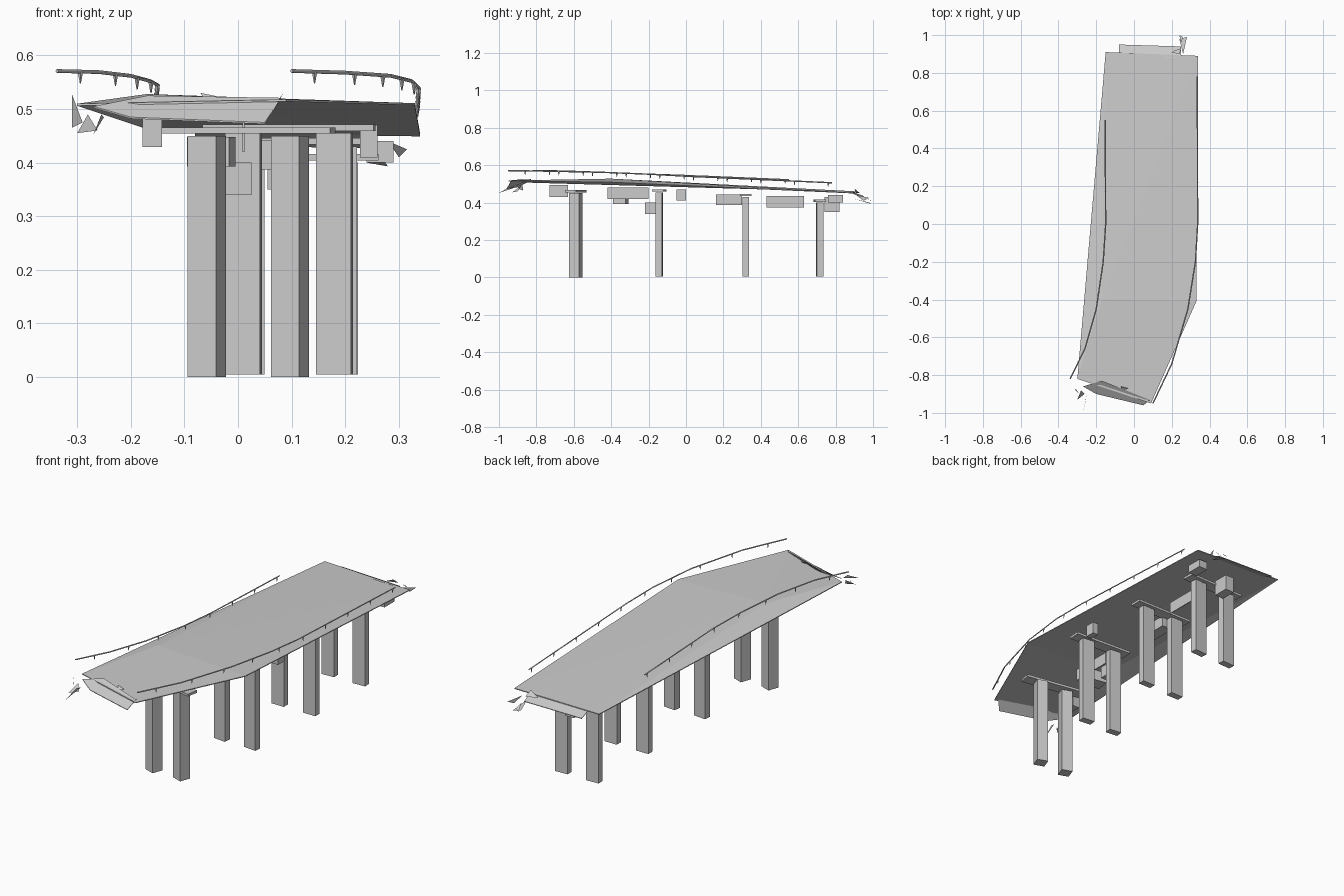
import bpy
import bmesh
from math import radians
from mathutils import Vector, Matrix

cube = bpy.data.objects.get("Cube")
if cube:
    bpy.data.objects.remove(cube, do_unlink=True)

concrete = bpy.data.materials.new("concrete_grey")
concrete.use_nodes = True
grey = (0.6, 0.6, 0.6, 1)
concrete.diffuse_color = grey
concrete.node_tree.nodes["Principled BSDF"].inputs["Base Color"].default_value = grey


def finish(name, bm):
    bmesh.ops.recalc_face_normals(bm, faces=bm.faces)
    mesh = bpy.data.meshes.new(name)
    bm.to_mesh(mesh)
    bm.free()
    mesh.materials.append(concrete)
    obj = bpy.data.objects.new(name, mesh)
    bpy.context.collection.objects.link(obj)
    return obj


def slab(name, outline, drop=0.003, peak=None):
    """Thin plate under an outline, optionally fanned around a raised point."""
    bm = bmesh.new()
    top = [bm.verts.new(p) for p in outline]
    pairs = list(zip(top, top[1:] + top[:1]))
    if peak:
        mid = bm.verts.new(peak)
        faces = [bm.faces.new((a, b, mid)) for a, b in pairs]
    else:
        faces = [bm.faces.new(top)]
    extruded = bmesh.ops.extrude_face_region(bm, geom=faces, use_keep_orig=True)
    moved = [v for v in extruded["geom"] if isinstance(v, bmesh.types.BMVert)]
    bmesh.ops.translate(bm, verts=moved, vec=(0, 0, -drop))
    return finish(name, bm)


def box(name, centre, size, turn=0):
    bm = bmesh.new()
    place = (Matrix.Translation(centre) @ Matrix.Rotation(radians(turn), 4, "Z")
             @ Matrix.Diagonal((*size, 1)))
    bmesh.ops.create_cube(bm, size=1, matrix=place)
    return finish(name, bm)


def shard(name, corners):
    bm = bmesh.new()
    bm.faces.new([bm.verts.new(c) for c in corners])
    return finish(name, bm)


# Road deck, bent at one side and sloping down to the back
slab("deck", [(-0.30, -0.82, 0.51), (0.09, -0.95, 0.518), (0.33, -0.41, 0.511),
              (0.34, 0.89, 0.453), (-0.15, 0.91, 0.46)], 0.004, (-0.17, -0.40, 0.528))

# Broken aprons at both ends
slab("front_apron", [(-0.27, -0.86, 0.505), (-0.17, -0.83, 0.525), (0.08, -0.93, 0.521),
                     (0.05, -0.96, 0.475), (-0.20, -0.90, 0.485)])
slab("back_apron", [(-0.08, 0.89, 0.458), (0.25, 0.88, 0.456),
                    (0.25, 0.94, 0.43), (-0.08, 0.95, 0.435)])

# Pier rows: y, two leg centres, bottom, top, leg width, depth, turn
rows = [(-0.59, (-0.058, 0.097), 0, 0.45, 0.056, 0.056, -20),
        (-0.143, (0.01, 0.18), 0.005, 0.455, 0.066, 0.036, -6),
        (0.32, (0.01, 0.187), 0.005, 0.43, 0.07, 0.035, 0),
        (0.715, (0.014, 0.188), 0.005, 0.40, 0.07, 0.035, 3)]
for n, (y, xs, low, high, w, d, turn) in enumerate(rows, 1):
    for side, x in zip(("right", "left"), xs):
        box(f"pier_{n}_{side}_leg", (x, y, (low + high) / 2), (w, d, high - low), turn)
    # thin bearing plate over the pair of legs
    box(f"pier_{n}_cap", (sum(xs) / 2, y, high + 0.01), (0.32, 0.06, 0.012), turn / 2)


# Handrails with tapered hanging posts
def point_at(path, y):
    for a, b in zip(path, path[1:]):
        if a.y <= y <= b.y:
            return a.lerp(b, (y - a.y) / (b.y - a.y))
    return path[-1]


def handrail(name, points):
    path = [Vector(p) for p in points]
    curve = bpy.data.curves.new(name, "CURVE")
    curve.dimensions = "3D"
    curve.bevel_depth = 0.0035
    curve.bevel_resolution = 0
    curve.use_fill_caps = True
    spline = curve.splines.new("POLY")
    spline.points.add(len(path) - 1)
    for p, co in zip(spline.points, path):
        p.co = (*co, 1)
    curve.materials.append(concrete)
    bpy.context.collection.objects.link(bpy.data.objects.new(name, curve))
    bm = bmesh.new()
    y = path[0].y + 0.09
    while y < path[-1].y:
        spot = point_at(path, y) - Vector((0, 0, 0.011))
        bmesh.ops.create_cone(bm, cap_ends=True, segments=4, radius1=0.001, radius2=0.005,
                              depth=0.022, matrix=Matrix.Translation(spot))
        y += 0.18
    finish(name + "_posts", bm)


handrail("right_handrail", [(-0.338, -0.82, 0.571), (-0.26, -0.66, 0.569), (-0.20, -0.45, 0.562),
                            (-0.163, -0.20, 0.552), (-0.15, 0.0, 0.545), (-0.153, 0.55, 0.522)])
handrail("left_handrail", [(0.10, -0.95, 0.571), (0.20, -0.74, 0.568), (0.285, -0.45, 0.562),
                           (0.325, -0.20, 0.552), (0.337, 0.0, 0.541), (0.335, 0.78, 0.506)])

# Plates hanging below the deck
hangers = [((-0.16, -0.68, 0.462), (0.037, 0.10, 0.065), 0),
           ((0.01, -0.31, 0.45), (0.004, 0.22, 0.06), 0),
           ((-0.05, -0.35, 0.42), (0.08, 0.07, 0.055), -10),
           ((0.0, -0.19, 0.37), (0.05, 0.06, 0.06), 0),
           ((0.244, -0.025, 0.44), (0.032, 0.05, 0.06), 0),
           ((0.04, 0.23, 0.415), (0.06, 0.14, 0.055), 0),
           ((0.13, 0.53, 0.405), (0.004, 0.20, 0.06), 0),
           ((0.265, 0.80, 0.42), (0.05, 0.08, 0.04), 0),
           ((0.08, 0.78, 0.39), (0.05, 0.08, 0.08), 0)]
for n, (centre, size, turn) in enumerate(hangers, 1):
    box(f"hanging_plate_{n}", centre, size, turn)

# Loose shards at the broken ends
shard("front_shard_1", [(-0.31, -0.88, 0.528), (-0.29, -0.90, 0.475), (-0.31, -0.87, 0.465)])
shard("front_shard_2", [(-0.30, -0.93, 0.455), (-0.262, -0.90, 0.46), (-0.28, -0.88, 0.49)])
shard("front_shard_3", [(0.05, -0.96, 0.47), (0.085, -0.93, 0.53), (0.062, -0.94, 0.50)])
shard("front_shard_4", [(-0.07, -0.86, 0.53), (-0.03, -0.87, 0.522), (-0.06, -0.88, 0.513)])
shard("front_shard_5", [(-0.27, -1.0, 0.452), (-0.255, -0.93, 0.49), (-0.25, -0.90, 0.485)])
shard("back_shard_1", [(0.24, 0.98, 0.40), (0.28, 0.99, 0.393), (0.26, 0.90, 0.42)])
shard("back_shard_2", [(0.28, 0.91, 0.44), (0.315, 0.98, 0.425), (0.30, 0.95, 0.41)])
shard("back_shard_3", [(0.19, 0.91, 0.45), (0.25, 0.93, 0.45), (0.24, 0.90, 0.475)])
shard("back_shard_4", [(0.24, 1.0, 0.40), (0.26, 0.99, 0.41), (0.25, 0.96, 0.43)])
